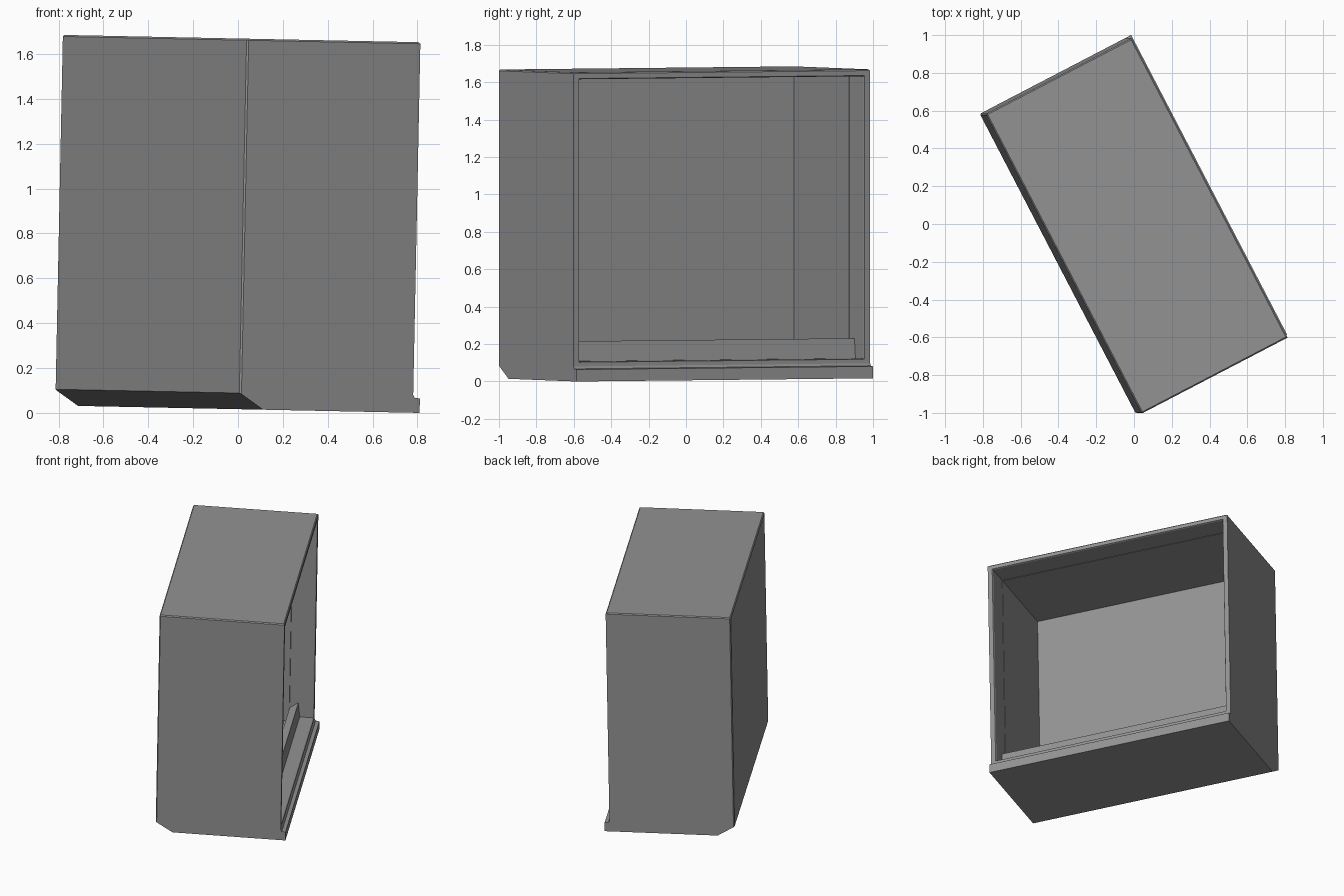
import bpy, bmesh, math
from mathutils import Matrix, Vector

if "Cube" in bpy.data.objects:
    bpy.data.objects.remove(bpy.data.objects["Cube"])

D, W, H = 0.870, 1.788, 1.652     # depth, width and height of the cabinet
LIP = 0.034                       # how far the bottom lip sticks out
WALL, BACK = 0.034, 0.066
SILL, FLOOR = 0.105, 0.068        # threshold height, inner floor height

grey = bpy.data.materials.new("dark_grey")
grey.diffuse_color = (0.29, 0.29, 0.29, 1)
grey.use_nodes = True
grey.node_tree.nodes["Principled BSDF"].inputs["Base Color"].default_value = grey.diffuse_color


def loft(name, rings, bevel_test=None):
    """Closed solid through rings of equal point count."""
    bm = bmesh.new()
    vs = [[bm.verts.new(p) for p in r] for r in rings]
    n = len(rings[0])
    for a, b in zip(vs, vs[1:]):
        for i in range(n):
            j = (i + 1) % n
            bm.faces.new((a[i], a[j], b[j], b[i]))
    bm.faces.new(vs[0])
    bm.faces.new(vs[-1])
    bmesh.ops.recalc_face_normals(bm, faces=bm.faces)
    if bevel_test:
        edges = [e for e in bm.edges if bevel_test(e.verts[0].co, e.verts[1].co)]
        bmesh.ops.bevel(bm, geom=edges, offset=0.007, segments=1,
                        profile=0.5, affect='EDGES')
    me = bpy.data.meshes.new(name)
    bm.to_mesh(me)
    bm.free()
    me.materials.append(grey)
    ob = bpy.data.objects.new(name, me)
    bpy.context.collection.objects.link(ob)
    return ob


def extrude_across(name, profile, half, bevel_test=None):
    return loft(name, [[(x, y, z) for x, z in profile] for y in (-half, half)], bevel_test)


def opening(x, inset, lo):
    """Rectangle of the cavity at depth x, shrunk by inset, floor at lo."""
    y, hi = W / 2 - WALL - inset, H - WALL - inset
    return [(x, -y, lo), (x, y, lo), (x, y, hi), (x, -y, hi)]


def outer_edge(a, b):
    """Top rim and rear upright edges of the shell."""
    return (a.z > H - 1e-4 and b.z > H - 1e-4) or (a.x < 1e-4 and b.x < 1e-4 and abs(a.z - b.z) > 1)


# cabinet shell: side profile with chamfered rear foot and protruding lip
shell = extrude_across("cabinet_shell", [
    (0, 0.072), (0.118, 0), (D + LIP, 0), (D + LIP, 0.064),
    (D + 0.008, 0.067), (D, 0.08), (D, H), (0, H)], W / 2, outer_edge)

# cavity: bevelled mouth, threshold, then the deeper interior behind the sill
cavity = loft("cavity_cutter", [
    opening(D + 0.002, -0.002, SILL - 0.004), opening(D - 0.008, 0.003, SILL),
    opening(D - 0.15, 0.003, SILL), opening(D - 0.17, 0.003, FLOOR),
    opening(D - 0.172, 0.005, FLOOR), opening(BACK, 0.005, FLOOR)])
cavity.hide_render = True
mod = shell.modifiers.new("cavity", 'BOOLEAN')
mod.operation, mod.solver, mod.object = 'DIFFERENCE', 'EXACT', cavity
bpy.context.view_layer.objects.active = shell
bpy.ops.object.modifier_apply(modifier=mod.name)
bpy.data.objects.remove(cavity)

# raised sill inside the opening, top sloping down towards the back
x0, x1 = D - 0.17, D - 0.11
sill = extrude_across("sill_bar", [
    (x0, FLOOR - 0.005), (x1 - 0.03, FLOOR - 0.005), (x1 - 0.02, SILL - 0.01),
    (x1 + 0.012, SILL - 0.01), (x1, 0.212), (x0, 0.17)], W / 2 - WALL + 0.003)

# turn and tilt slightly, then centre on the ground
parts = [shell, sill]
rot = Matrix.Rotation(math.radians(1.17), 4, 'Y') @ Matrix.Rotation(math.radians(27.5), 4, 'Z')
for ob in parts:
    ob.data.transform(rot)
pts = [v.co for ob in parts for v in ob.data.vertices]
lo = Vector([min(p[i] for p in pts) for i in range(3)])
hi = Vector([max(p[i] for p in pts) for i in range(3)])
shift = Vector((-(lo.x + hi.x) / 2, -(lo.y + hi.y) / 2, -lo.z))
for ob in parts:
    ob.data.transform(Matrix.Translation(shift))
